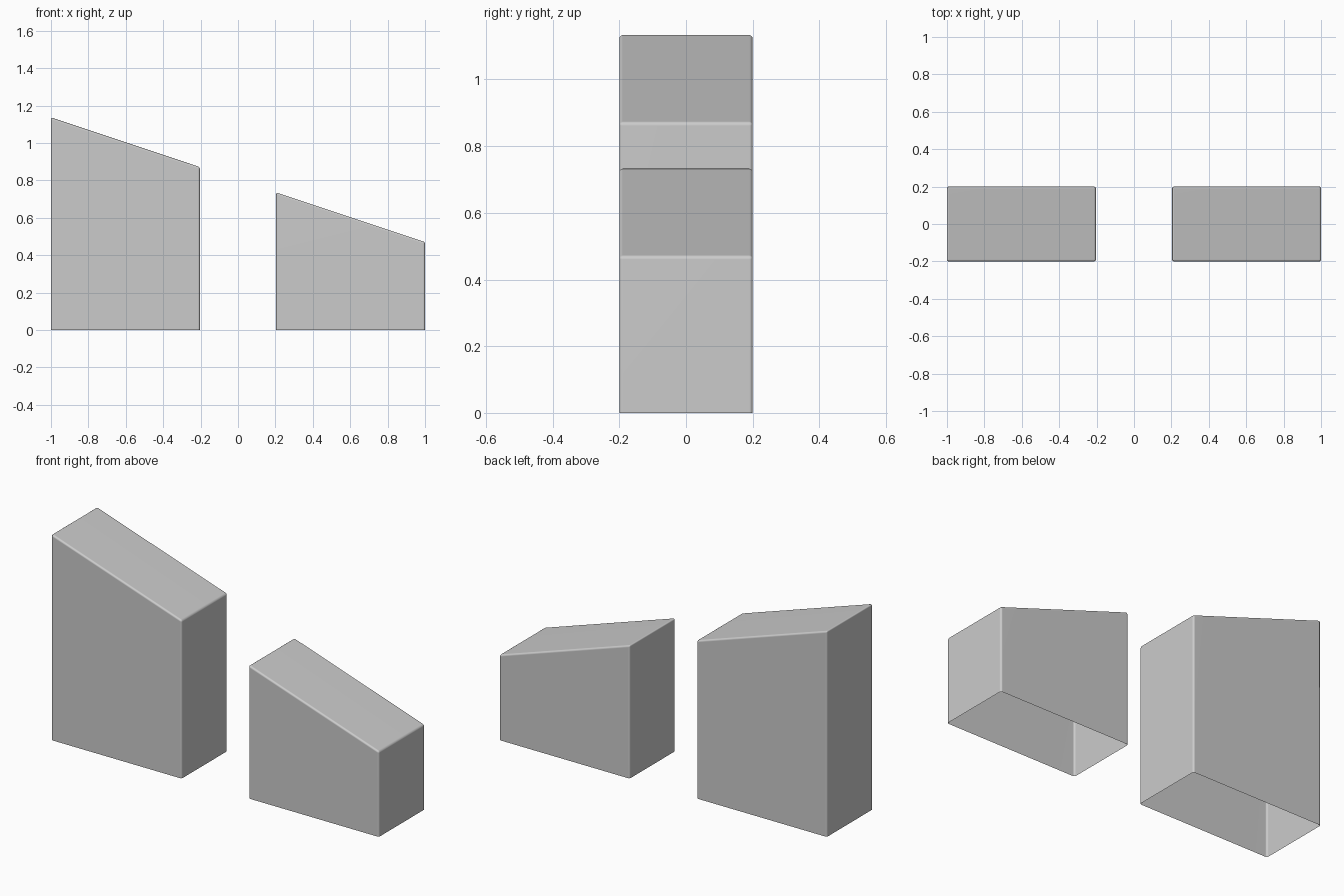
import bpy, bmesh

if "Cube" in bpy.data.objects:
    bpy.data.objects.remove(bpy.data.objects["Cube"])


def sloped_block(name, x0, x1, z_high, z_low, half_depth=0.2, bevel=0.01):
    """Bottomless block with a sloping top and softly rounded edges."""
    bm = bmesh.new()
    profile = [(x0, 0), (x1, 0), (x1, z_low), (x0, z_high)]
    front = [bm.verts.new((x, -half_depth, z)) for x, z in profile]
    back = [bm.verts.new((x, half_depth, z)) for x, z in profile]
    bm.faces.new(front)
    bm.faces.new(back[::-1])
    # right side, sloped top, left side (the underside stays open)
    for i in (1, 2, 3):
        j = (i + 1) % 4
        bm.faces.new((front[i], back[i], back[j], front[j]))
    bmesh.ops.recalc_face_normals(bm, faces=bm.faces[:])
    # round every edge except the open rim
    edges = [e for e in bm.edges if not e.is_boundary]
    bmesh.ops.bevel(bm, geom=edges, offset=bevel, offset_type='OFFSET',
                    segments=3, profile=0.5, affect='EDGES', clamp_overlap=True)
    for f in bm.faces:
        f.smooth = True
    mesh = bpy.data.meshes.new(name)
    bm.to_mesh(mesh)
    bm.free()
    obj = bpy.data.objects.new(name, mesh)
    bpy.context.collection.objects.link(obj)
    # keep large faces flat in shading
    mod = obj.modifiers.new("weighted_normals", 'WEIGHTED_NORMAL')
    mod.keep_sharp = True
    return obj


# Tall block on the left, short block on the right
sloped_block("tall_block", -1.0, -0.204, 1.136, 0.871)
sloped_block("short_block", 0.204, 1.0, 0.735, 0.470)
